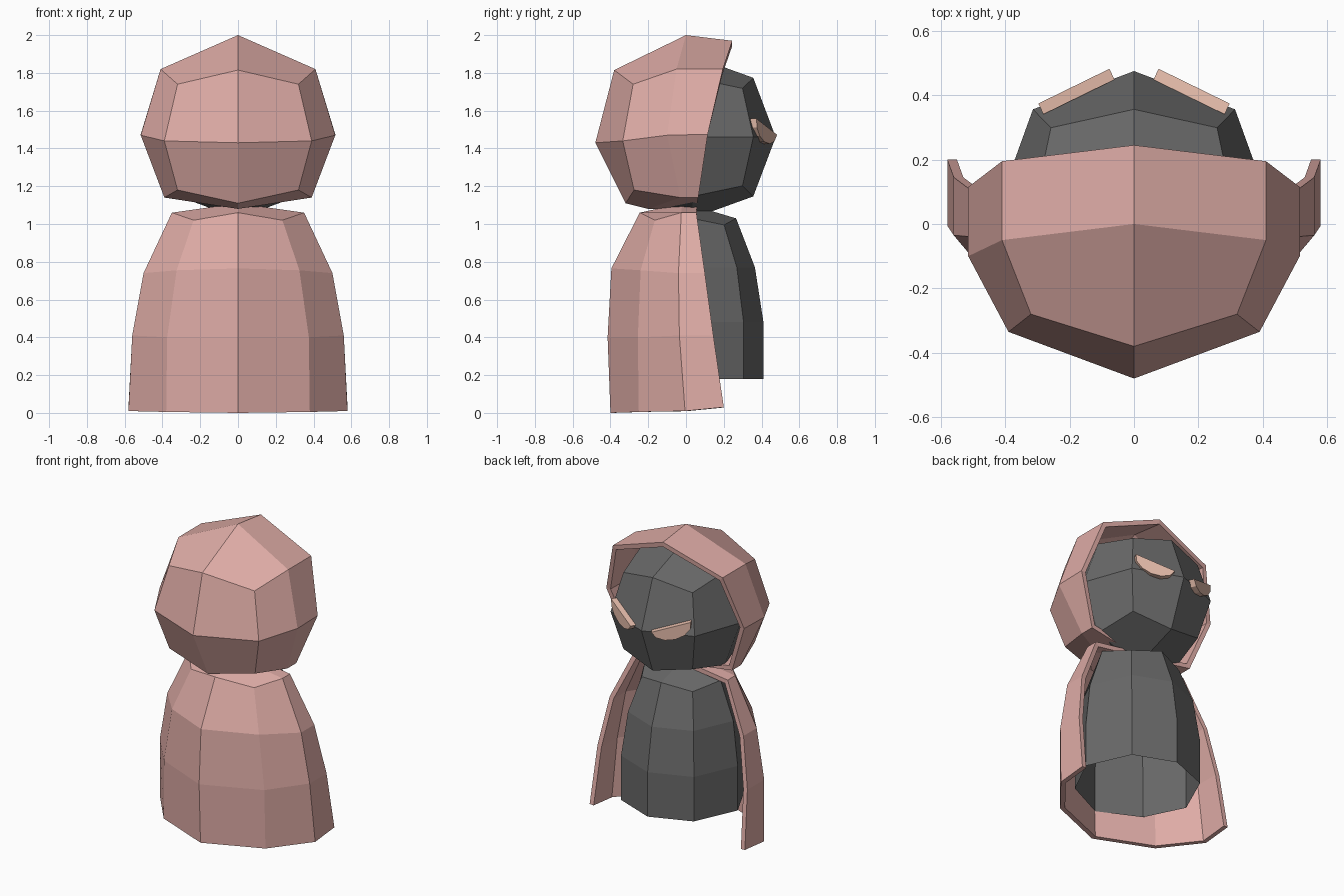
import bpy, bmesh
from math import sin, cos, pi, radians
from mathutils import Vector

if "Cube" in bpy.data.objects:
    bpy.data.objects.remove(bpy.data.objects["Cube"])


def material(name, rgb):
    m = bpy.data.materials.new(name)
    m.diffuse_color = (*rgb, 1)
    m.use_nodes = True
    m.node_tree.nodes["Principled BSDF"].inputs["Base Color"].default_value = m.diffuse_color
    return m


PINK = material("cloth", (0.73, 0.41, 0.38))
DARK = material("dark", (0.14, 0.14, 0.14))
PEACH = material("peach", (0.78, 0.50, 0.40))


def build(name, verts, faces, mat, center, thickness=0):
    """Right half mesh, faces turned away from center, mirrored over x."""
    bm = bmesh.new()
    vs = [bm.verts.new(v) for v in verts]
    for f in faces:
        bm.faces.new([vs[i] for i in f])
    bm.normal_update()
    for f in bm.faces:
        if f.normal.dot(f.calc_center_median() - Vector(center)) < 0:
            f.normal_flip()
    me = bpy.data.meshes.new(name)
    bm.to_mesh(me)
    bm.free()
    me.materials.append(mat)
    ob = bpy.data.objects.new(name, me)
    bpy.context.collection.objects.link(ob)
    ob.modifiers.new("mirror", 'MIRROR')
    if thickness:
        s = ob.modifiers.new("thickness", 'SOLIDIFY')
        s.thickness = thickness
        s.offset = -1
        s.use_even_offset = True
    return ob


def strips(rows, n):
    """Quads joining successive rows of n points."""
    return [(r*n + i, r*n + i + 1, (r+1)*n + i + 1, (r+1)*n + i)
            for r in range(rows - 1) for i in range(n - 1)]


# hood: three half rings from the closed side to the rim, plus a closing point
hood = [(0, -.38, 1.815), (.32, -.28, 1.74), (.39, -.335, 1.44), (.32, -.275, 1.18), (0, -.32, 1.11),
        (0, 0, 2), (.41, -.05, 1.82), (.515, -.1, 1.47), (.39, -.03, 1.14), (0, -.2, 1.08),
        (0, .245, 1.97), (.41, .195, 1.82), (.515, .115, 1.475), (.39, .065, 1.14), (0, .055, 1.08),
        (0, -.48, 1.43)]
build("hood", hood, strips(3, 5) + [(15, 0, 1, 2), (15, 2, 3, 4)],
      PINK, (0, 0, 1.45), 0.03)

# cloak: rows from hem to shoulder, plus the neck
cloak = [(0, -.4, 0), (.38, -.25, .005), (.58, -.005, .01), (.58, .2, .03),
         (0, -.415, .4), (.375, -.255, .4), (.56, -.035, .41), (.56, .145, .41),
         (0, -.395, .765), (.325, -.24, .755), (.5, -.04, .74), (.5, .1, .74),
         (0, -.245, 1.06), (.235, -.165, 1.02), (.35, -.025, 1.06), (.35, .055, 1.06),
         (0, -.02, 1.11), (0, .06, 1.11)]
build("cloak", cloak, strips(4, 4) + [(12, 13, 14, 16), (14, 15, 17, 16)],
      PINK, (0, .05, .5), 0.03)

# body: open at the bottom
body = []
for rx, ry, cy, z, drop in [(.40, .39, .02, .18, 0), (.40, .39, .02, .48, 0),
                            (.36, .355, .01, .77, 0), (.28, .235, .03, 1.03, .035)]:
    for x, y in [(0, -1), (.68, -.66), (1, 0), (.68, .73), (0, 1)]:
        body.append((rx*x, cy + ry*y, z - (drop if x == .68 else 0)))
body.append((0, .03, 1.1))
build("body", body, strips(4, 5) + [(15, 16, 17, 20), (17, 18, 19, 20)],
      DARK, (0, 0, .5))

# head: cube with 2x2 faces per side, rounded to a ball
bm = bmesh.new()
bmesh.ops.create_cube(bm, size=2)
bmesh.ops.subdivide_edges(bm, edges=bm.edges[:], cuts=1, use_grid_fill=True)
for v in bm.verts:
    k = (0, 1, .73, .6)[sum(abs(c) > .5 for c in v.co)]
    v.co = (v.co.x*k*.43, .035 + v.co.y*k*.44, 1.46 + v.co.z*k*.43)
me = bpy.data.meshes.new("head")
bm.to_mesh(me)
bm.free()
me.materials.append(DARK)
bpy.context.collection.objects.link(bpy.data.objects.new("head", me))

# eyes: slanted half discs
u, n = Vector((.9, -.44, 0)).normalized(), Vector((.44, .9, 0)).normalized()
up = Vector((0, 0, 1))
tilt = radians(19)
along, down = u*cos(tilt) + up*sin(tilt), u*sin(tilt) - up*cos(tilt)
mid = Vector((.187, .428, 1.515))
N = 7
arc = [mid + along*(.13*cos(pi*i/(N-1))) + down*(.085*sin(pi*i/(N-1))) for i in range(N)]
eye = arc + [p - n*.037 for p in arc]
sides = [(i, (i+1) % N, (i+1) % N + N, i + N) for i in range(N)]
build("eyes", eye, sides + [tuple(range(N)), tuple(range(N, 2*N))],
      PEACH, mid - n*.018 + down*.035)
